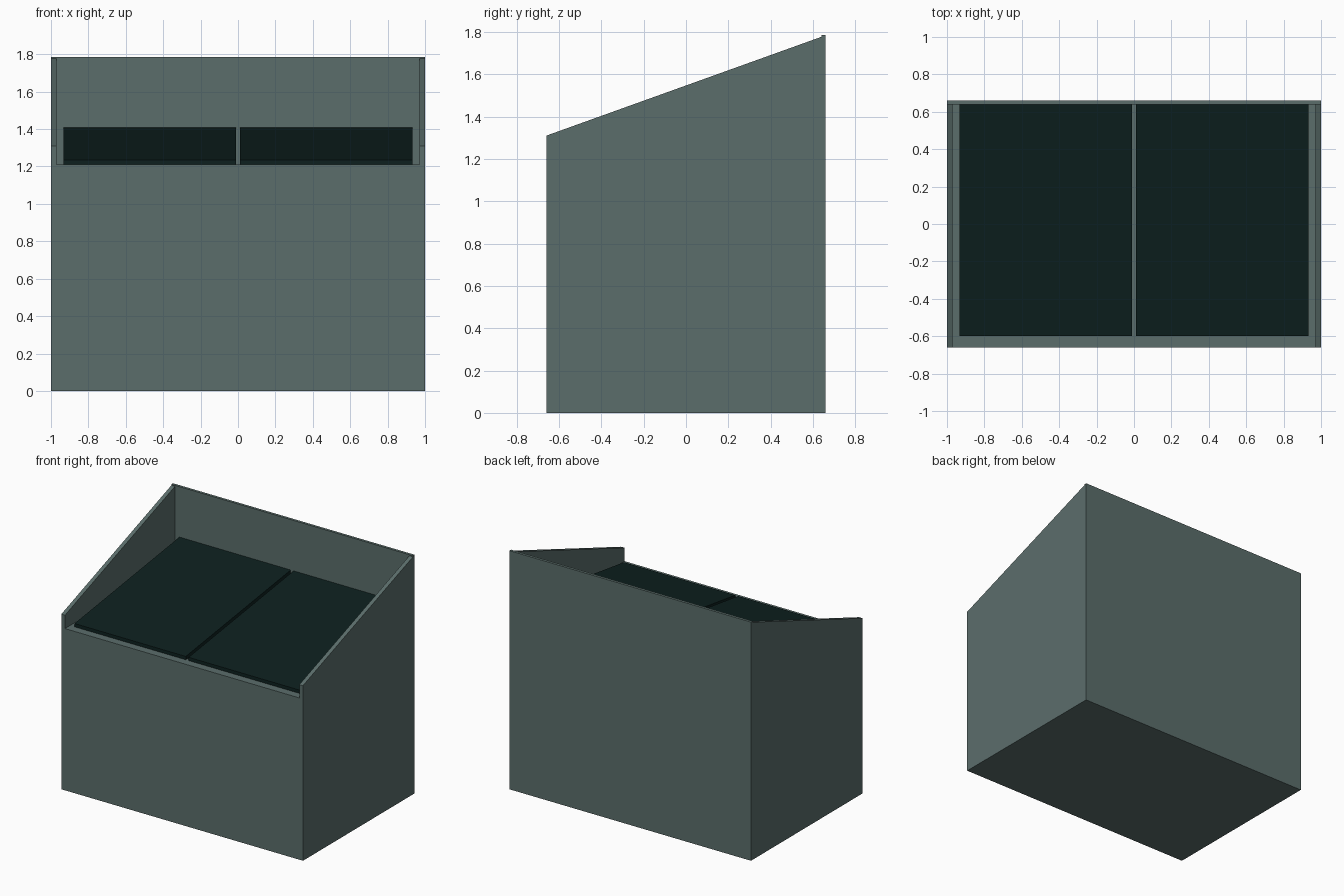
import bpy, bmesh

if "Cube" in bpy.data.objects:
    bpy.data.objects.remove(bpy.data.objects["Cube"])

def material(name, rgb):
    m = bpy.data.materials.new(name)
    m.diffuse_color = (*rgb, 1)
    m.use_nodes = True
    m.node_tree.nodes["Principled BSDF"].inputs["Base Color"].default_value = m.diffuse_color
    return m

GREY = material("grey_green_panel", (0.105, 0.155, 0.148))
DARK = material("dark_green_lid", (0.004, 0.0145, 0.0135))

def extrude_x(name, profile, x0, x1, mat):
    """Extrude a (y, z) profile from x0 to x1."""
    bm = bmesh.new()
    face = bm.faces.new([bm.verts.new((x0, y, z)) for y, z in profile])
    geo = bmesh.ops.extrude_face_region(bm, geom=[face])["geom"]
    moved = [v for v in geo if isinstance(v, bmesh.types.BMVert)]
    bmesh.ops.translate(bm, verts=moved, vec=(x1 - x0, 0, 0))
    bmesh.ops.recalc_face_normals(bm, faces=bm.faces)
    me = bpy.data.meshes.new(name)
    bm.to_mesh(me)
    bm.free()
    me.materials.append(mat)
    ob = bpy.data.objects.new(name, me)
    bpy.context.collection.objects.link(ob)
    return ob

def rect(y0, y1, z0, z1):
    return [(y0, z0), (y1, z0), (y1, z1), (y0, z1)]

W, D, T = 1.0, 0.66, 0.03      # half width, half depth, side thickness
BACK, DECK = 0.64, 1.21        # inner face of back panel, deck height

# Closed box body with flat deck, and the tall back panel
extrude_x("box_body", rect(-D, BACK, 0, DECK), -W + T, W - T, GREY)
extrude_x("back_panel", rect(BACK, D, 0, 1.785), -W, W, GREY)

# Sloped side panels and wedge-shaped lids, one per side
side = [(-D, 0), (BACK, 0), (BACK, 1.777), (-D, 1.31)]
lid = [(-0.60, DECK), (BACK, DECK), (BACK, 1.408), (-0.60, 1.235)]
for label, s in (("left", -1), ("right", 1)):
    extrude_x(label + "_side_panel", side, s * (W - T), s * W, GREY)
    extrude_x(label + "_lid", lid, s * 0.012, s * 0.933, DARK)
